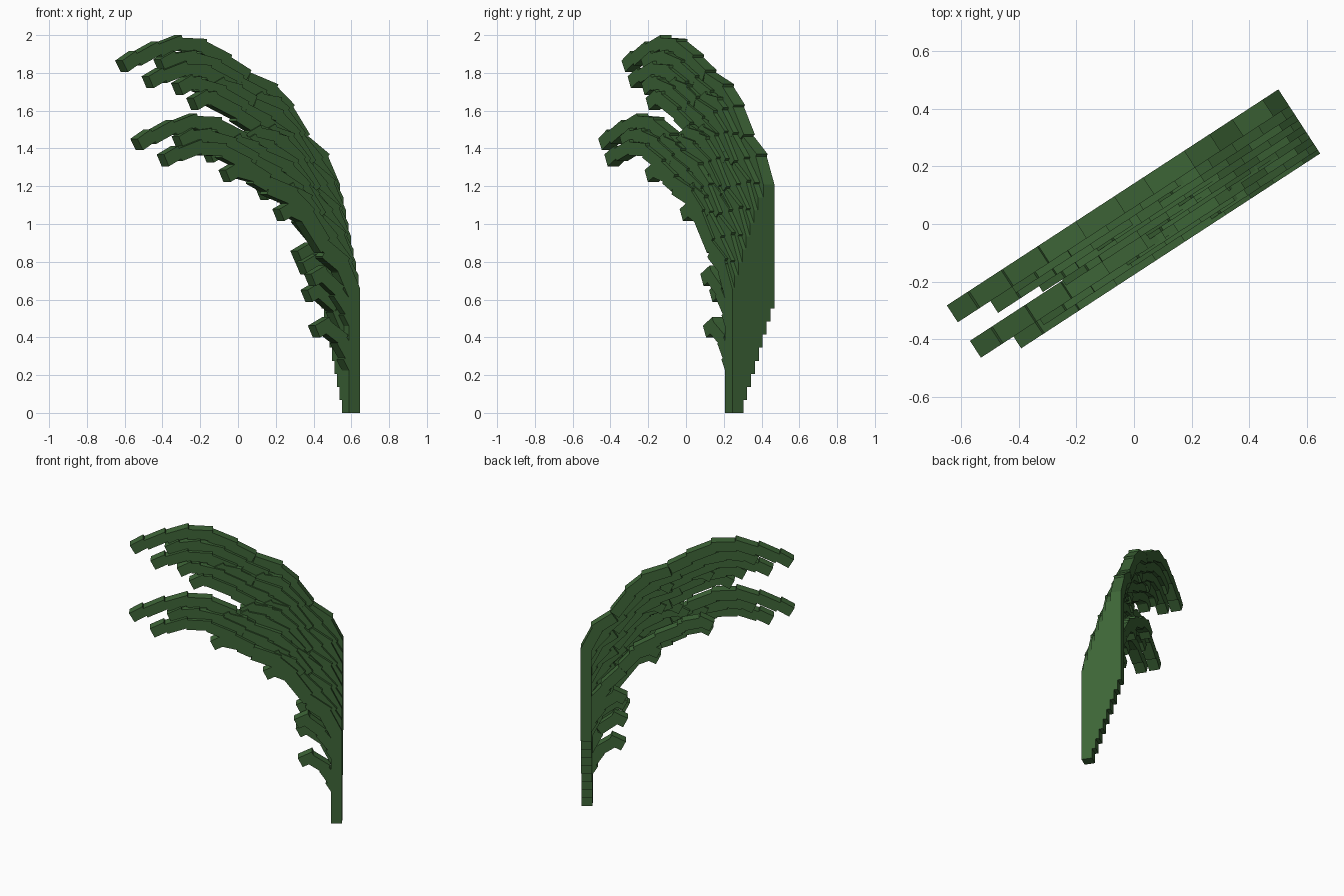
import bpy, bmesh
from mathutils import Matrix, Vector

cube = bpy.data.objects.get("Cube")
if cube:
    bpy.data.objects.remove(cube)

green = bpy.data.materials.new("leaf_green")
green.use_nodes = True
colour = (0.047, 0.13, 0.038, 1)
green.diffuse_color = colour
green.node_tree.nodes["Principled BSDF"].inputs["Base Color"].default_value = colour

# Frond frame: outward, sideways and up, starting at the outer back corner
OUT = Vector((-0.838, -0.546, 0))
SIDE = Vector((-0.546, 0.838, 0))
UP = Vector((0, 0, 1))
CORNER = Vector((0.647, 0.245, 0))
THICK, STEP_SIDE, STEP_UP, LIFT = 0.07, 0.0245, 0.069, 0.014

# Outer edge of the topmost strand (outward, height)
ARC = [(0, 1.21), (0.065, 1.37), (0.19, 1.475), (0.285, 1.63), (0.39, 1.74),
       (0.56, 1.815), (0.68, 1.895), (0.84, 1.98), (1.0, 2.0), (1.15, 1.965),
       (1.29, 1.915), (1.375, 1.865)]


def height(u):
    for (a, za), (b, zb) in zip(ARC, ARC[1:]):
        if u <= b:
            return za + (zb - za) * (u - a) / (b - a)
    return ARC[-1][1]


def strand_path(reach, staggered):
    """Outer edge of a strand, ending in a drooping tip."""
    if reach > 1.3:
        return list(ARC)
    points = ARC
    if staggered:
        mids = [(a[0] + b[0]) / 2 for a, b in zip(ARC, ARC[1:])]
        points = ARC[:1] + [(u, height(u)) for u in mids]
    bend = reach - 0.09
    start = max(bend - 0.12 if reach < 0.97 else bend, 0.04)
    path = [p for p in points if p[0] < start - 0.02] + [(start, height(start))]
    if bend > start:
        ease = 0.9 if bend < 0.31 else 0.6
        path.append((bend, path[-1][1] + (height(bend) - path[-1][1]) * ease))
    path.append((reach, path[-1][1] - 0.045))
    return path


def add_box(bm, start, end, side):
    """Square beam hanging under the edge from start to end."""
    a, b = Vector(start), Vector(end)
    along = (b - a).normalized()
    inward = Vector((along.y, -along.x))
    mid = (a + b) / 2 + inward * THICK / 2
    x_axis = OUT * along.x + UP * along.y
    z_axis = OUT * inward.x + UP * inward.y
    centre = CORNER + OUT * mid.x + UP * mid.y + SIDE * (side + THICK / 2)
    rot = Matrix((x_axis, SIDE, z_axis)).transposed().to_4x4()
    size = Matrix.Diagonal(((b - a).length, THICK, THICK, 1))
    bmesh.ops.create_cube(bm, size=1, matrix=Matrix.Translation(centre) @ rot @ size)


def add_strand(name, level, reach, column, staggered):
    bm = bmesh.new()
    drop = (level - 8) * STEP_UP
    side = column * STEP_SIDE
    path = [(u, z + drop) for u, z in strand_path(reach, staggered)]
    # upright stalk, then the arching chain of overlapping blocks
    add_box(bm, (0, max(level, column) * STEP_UP), path[0], side)
    for a, b in zip(path, path[1:]):
        d = (Vector(b) - Vector(a)).normalized()
        low_end = (b[0] + d.y * LIFT, b[1] - d.x * LIFT)
        if b is path[-1]:
            low_end = b
        add_box(bm, a, low_end, side)
    bmesh.ops.recalc_face_normals(bm, faces=bm.faces)
    mesh = bpy.data.meshes.new(name)
    bm.to_mesh(mesh)
    bm.free()
    mesh.materials.append(green)
    bpy.context.collection.objects.link(bpy.data.objects.new(name, mesh))


# Main strands, each one step sideways and up from the last
main_reach = [1.24, 1.13, 1.375, 0.7, 0.99, 1.07, 1.24, 1.15, 1.375]
for i, reach in enumerate(main_reach):
    add_strand(f"main_strand_{i + 1}", i, reach, i, i % 2 == 1)

# Short drooping strands hanging below (level, reach, column)
short = [(1, 0.86, 6), (-0.4, 0.85, 0), (1, 0.52, 6), (-0.5, 0.51, 0),
         (-0.6, 0.3, 6), (-1.5, 0.3, 4), (-2.6, 0.31, 0), (-3.6, 0.3, 2),
         (-6, 0.285, 0)]
for i, (level, reach, column) in enumerate(short):
    add_strand(f"short_strand_{i + 1}", level, reach, column, i % 2 == 0)

# Short inner strands that break up the middle of the frond (level, reach)
inner = [(1, 0.5), (2, 0.82), (3, 0.42), (4, 0.66), (5, 0.55), (6, 0.86), (7, 0.6)]
for i, (level, reach) in enumerate(inner):
    add_strand(f"inner_strand_{i + 1}", level, reach, level - 0.4, i % 2 == 0)
